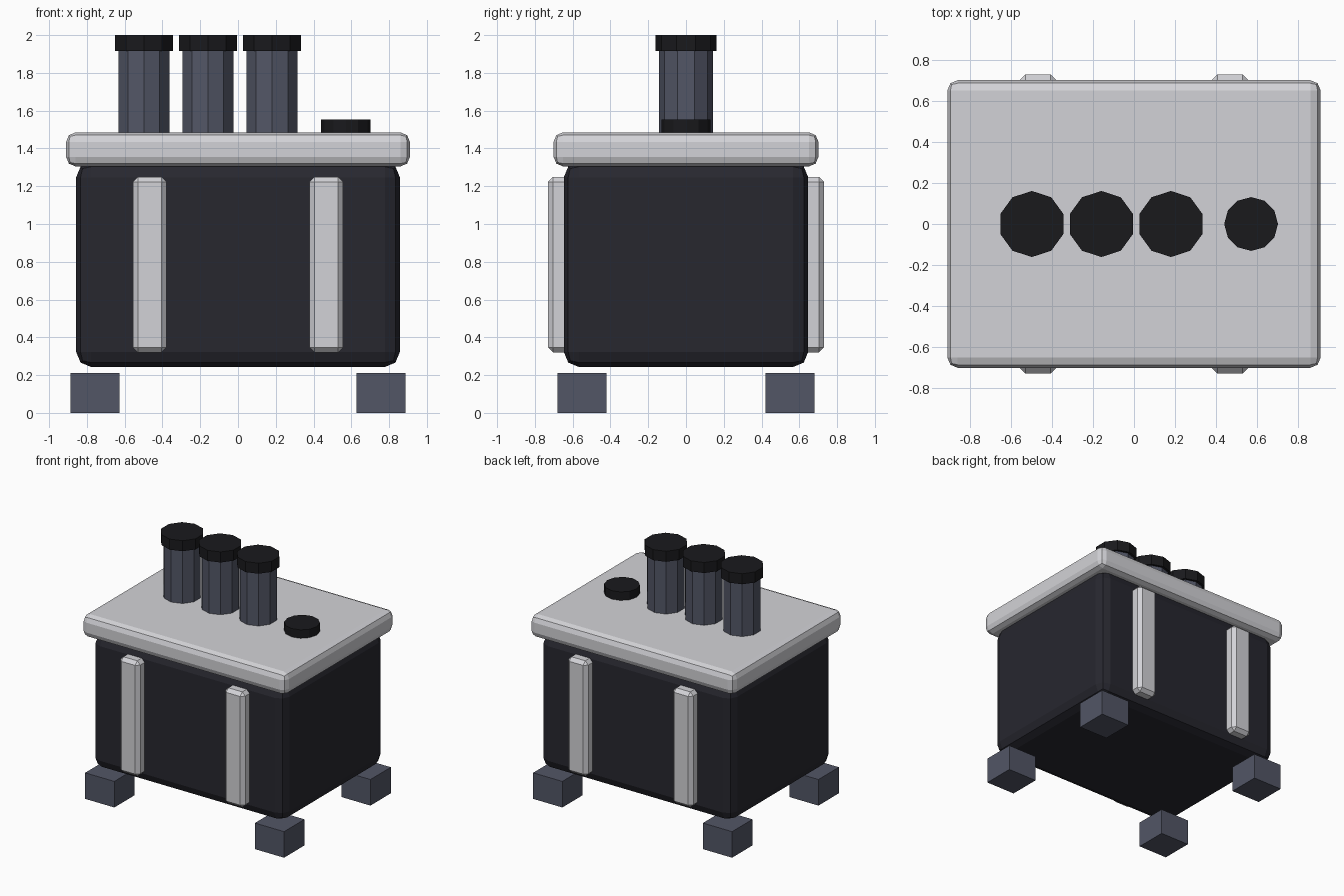
import bpy
import bmesh
from mathutils import Matrix

if "Cube" in bpy.data.objects:
    bpy.data.objects.remove(bpy.data.objects["Cube"])


def material(name, rgb):
    m = bpy.data.materials.new(name)
    m.diffuse_color = (*rgb, 1)
    m.use_nodes = True
    m.node_tree.nodes["Principled BSDF"].inputs["Base Color"].default_value = m.diffuse_color
    return m


DARK = material("dark_shell", (0.020, 0.020, 0.028))
PALE = material("pale_grey", (0.65, 0.65, 0.68))
SLATE = material("slate", (0.085, 0.093, 0.133))
BLACK = material("black", (0.010, 0.010, 0.012))


def finish(name, bm, loc, mat):
    me = bpy.data.meshes.new(name)
    bm.to_mesh(me)
    bm.free()
    me.materials.append(mat)
    ob = bpy.data.objects.new(name, me)
    ob.location = loc
    bpy.context.collection.objects.link(ob)
    return ob


def box(name, loc, size, mat, bevel=0, segments=1):
    bm = bmesh.new()
    bmesh.ops.create_cube(bm, size=1, matrix=Matrix.Diagonal((*size, 1)))
    ob = finish(name, bm, loc, mat)
    if bevel:
        mod = ob.modifiers.new("bevel", 'BEVEL')
        mod.width = bevel
        mod.segments = segments
    return ob


def cylinder(name, x, z0, z1, radius, sides, mat):
    bm = bmesh.new()
    # first vertex points along +y
    bmesh.ops.create_cone(bm, cap_ends=True, segments=sides, radius1=radius,
                          radius2=radius, depth=z1 - z0)
    return finish(name, bm, (x, 0, (z0 + z1) / 2), mat)


# Main case and overhanging lid
box("case", (0, 0, 0.785), (1.714, 1.294, 1.084), DARK, 0.08, 2)
box("lid", (0, 0, 1.395), (1.82, 1.402, 0.18), PALE, 0.05, 2)

for sx in (-1, 1):
    for sy in (-1, 1):
        side = ("left" if sx < 0 else "right") + ("_front" if sy < 0 else "_back")
        # Feet
        box("foot_" + side, (sx * 0.757, sy * 0.55, 0.105), (0.26, 0.26, 0.21), SLATE)
        # Vertical ribs on front and back
        box("rib_" + side, (sx * 0.468, sy * 0.66, 0.785), (0.178, 0.14, 0.93), PALE, 0.027)

# Row of capped posts
for i, x in enumerate((-0.498, -0.159, 0.18), 1):
    cylinder(f"post_{i}", x, 1.46, 1.915, 0.142, 10, SLATE)
    cylinder(f"post_cap_{i}", x, 1.915, 2.0, 0.161, 10, BLACK)

# Low filler plug
cylinder("filler_plug", 0.571, 1.46, 1.553, 0.131, 12, BLACK)
